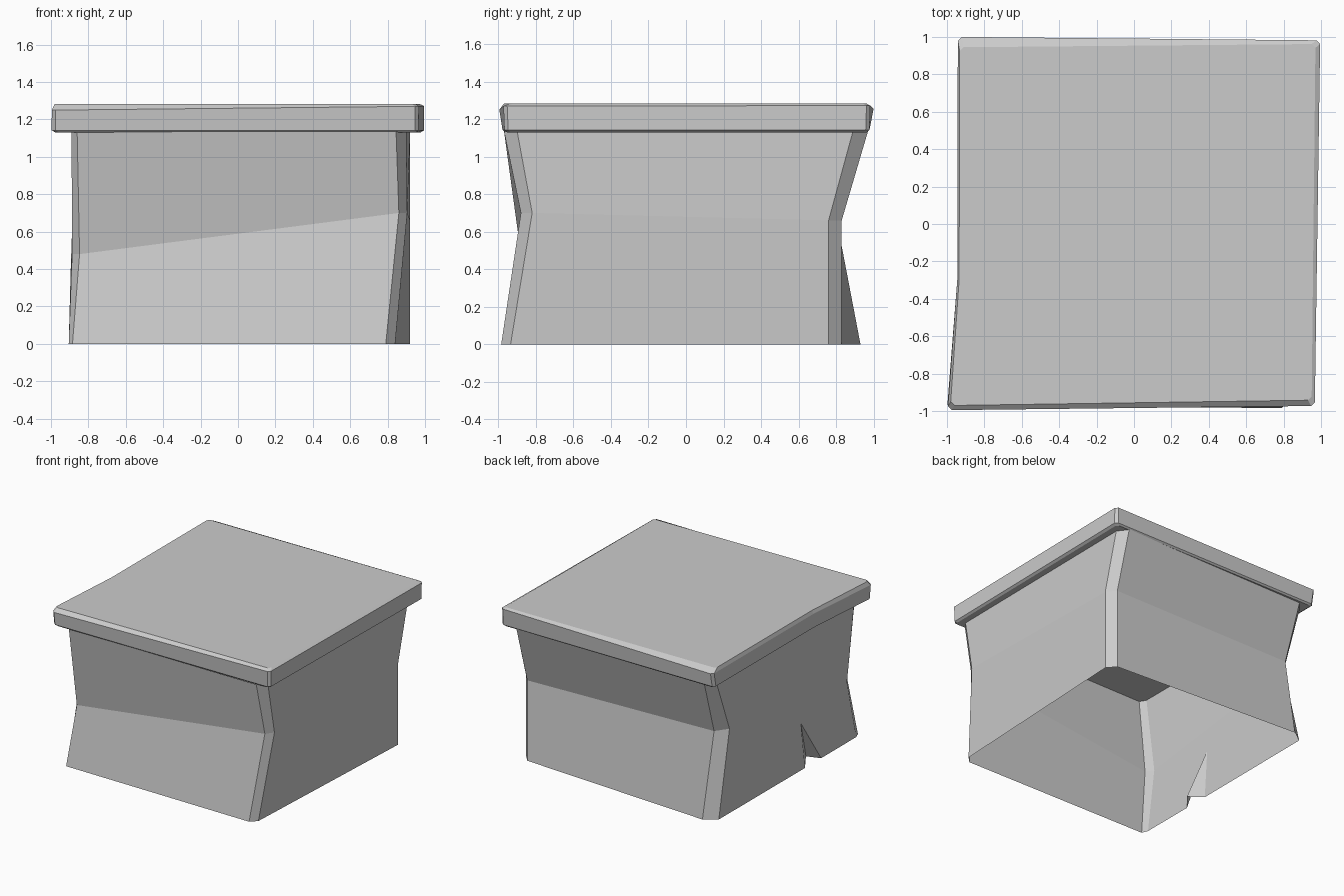
import bpy
import bmesh

cube = bpy.data.objects.get("Cube")
if cube:
    bpy.data.objects.remove(cube, do_unlink=True)

stone = bpy.data.materials.new("grey_stone")
stone.use_nodes = True
GREY = (0.6, 0.6, 0.6, 1)
stone.diffuse_color = GREY
stone.node_tree.nodes["Principled BSDF"].inputs["Base Color"].default_value = GREY


def ring(corners):
    """Four corners (x, y, z, cut_x, cut_y), front -x first, as eight bevelled points."""
    points = []
    for i, (x, y, z, a, b) in enumerate(corners):
        along_x = (x - a if x > 0 else x + a, y, z)
        along_y = (x, y - b if y > 0 else y + b, z)
        points += [along_x, along_y] if i % 2 else [along_y, along_x]
    return points


def bridge(bm, low, high, skip=None):
    """Quads between two rings, leaving out the segment called skip."""
    n = len(low)
    for i in range(n):
        j = (i + 1) % n
        if i != skip:
            bm.faces.new((low[i], low[j], high[j], high[i]))


def finish(bm, name):
    mesh = bpy.data.meshes.new(name)
    bm.to_mesh(mesh)
    bm.free()
    mesh.materials.append(stone)
    obj = bpy.data.objects.new(name, mesh)
    bpy.context.collection.objects.link(obj)
    return obj


# Hollow pinched body, open underneath
body_rings = [
    [(-.905, -.965, 0, .02, .05), (.84, -.985, 0, .05, .05),
     (.92, .83, 0, .06, .07), (-.9, .93, 0, .1, .07)],
    [(-.887, -.88, .48, .04, .06), (.905, -.88, .7, .045, .06),
     (.92, .83, .66, .06, .07), (-.885, .8, .68, .07, .1)],
    [(-.89, -.965, 1.135, .03, .05), (.9, -.97, 1.135, .055, .07),
     (.92, .97, 1.135, .06, .08), (-.89, .95, 1.135, .06, .07)],
]
bm = bmesh.new()
base, waist, top = [[bm.verts.new(p) for p in ring(r)] for r in body_rings]
bridge(bm, base, waist, skip=7)
bridge(bm, waist, top)

# Cracked lower panel on the -x side: a wedge pushed inward at the base
back_lip = bm.verts.new((-.905, -.25, 0))
front_lip = bm.verts.new((-.905, -.46, 0))
deep = bm.verts.new((-.83, -.37, .03))
tip = bm.verts.new((-.895, -.21, .38))
bm.faces.new((base[7], back_lip, tip, waist[7]))
bm.faces.new((waist[7], tip, waist[0]))
bm.faces.new((tip, front_lip, base[0], waist[0]))
bm.faces.new((back_lip, deep, tip))
bm.faces.new((deep, front_lip, tip))
finish(bm, "body")

# Overhanging slab with chamfered rims and a bend in its -x edge
CUT = (.02, .02)
slab_rings = [
    [(-.975, -.965, 1.13), (.95, -.955, 1.13), (.975, .965, 1.13), (-.925, .965, 1.13)],
    [(-.997, -.978, 1.142), (.965, -.968, 1.142), (.995, .978, 1.142), (-.942, .978, 1.142)],
    [(-.995, -.995, 1.25), (.967, -.973, 1.27), (.995, .982, 1.272), (-.942, 1, 1.255)],
    [(-.98, -.97, 1.283), (.95, -.942, 1.283), (.97, .962, 1.283), (-.932, .945, 1.283)],
]
bm = bmesh.new()
levels = []
for corners in slab_rings:
    points = ring([c + CUT for c in corners])
    x, y, z = corners[3]
    points.append((x - .003, -.3, z))
    levels.append([bm.verts.new(p) for p in points])
for low, high in zip(levels, levels[1:]):
    bridge(bm, low, high)
bm.faces.new(levels[-1])
bm.faces.new(levels[0][::-1])
finish(bm, "top_slab")
